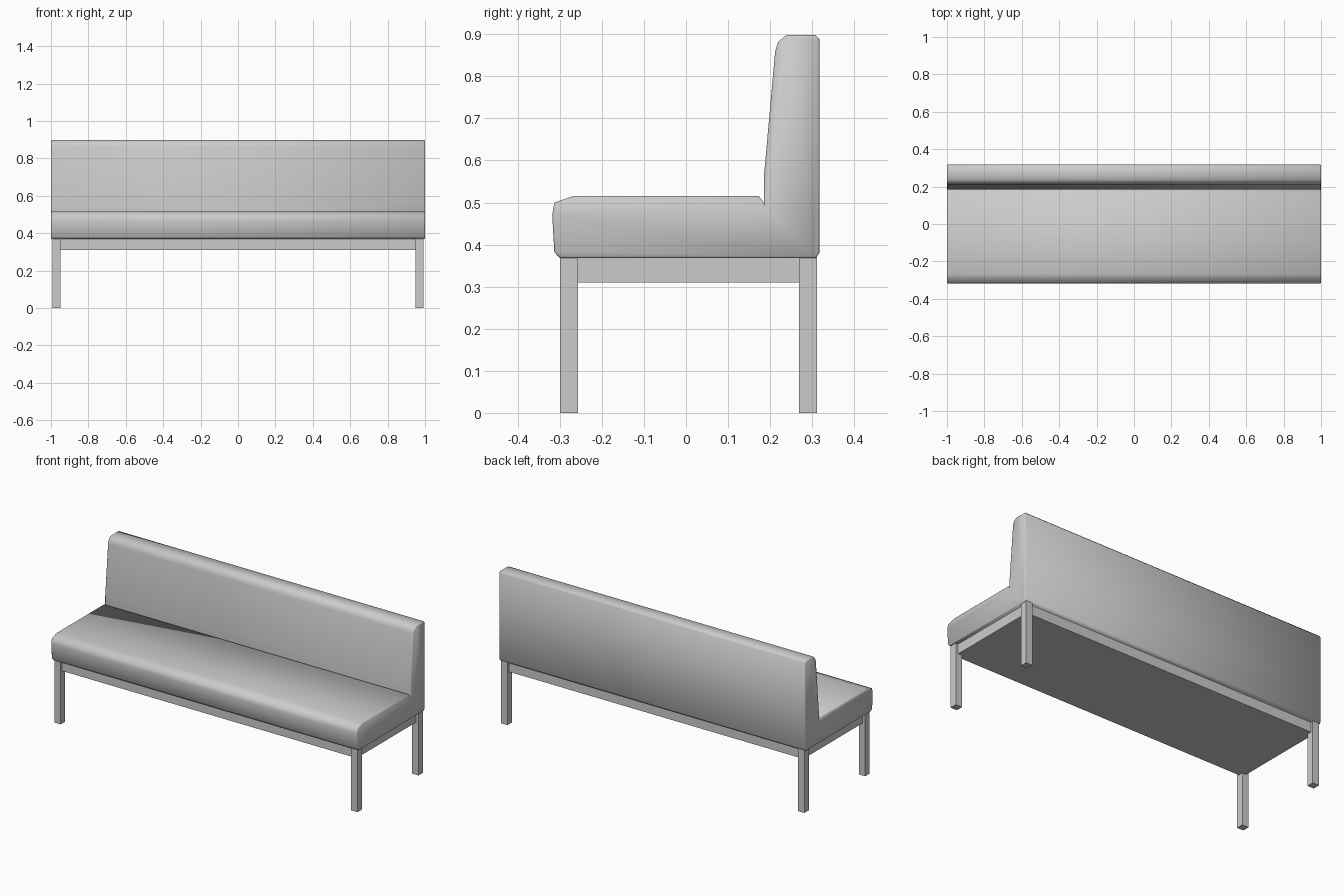
import bpy, bmesh

if "Cube" in bpy.data.objects:
    bpy.data.objects.remove(bpy.data.objects["Cube"])


def finish(bm, name, angle):
    bmesh.ops.recalc_face_normals(bm, faces=bm.faces)
    me = bpy.data.meshes.new(name)
    bm.to_mesh(me)
    bm.free()
    ob = bpy.data.objects.new(name, me)
    bpy.context.collection.objects.link(ob)
    bpy.ops.object.select_all(action='DESELECT')
    ob.select_set(True)
    bpy.context.view_layer.objects.active = ob
    bpy.ops.object.shade_smooth_by_angle(angle=angle)
    return ob


def box(name, lo, hi):
    bm = bmesh.new()
    bmesh.ops.create_cube(bm, size=1)
    for v in bm.verts:
        v.co = [lo[i] if v.co[i] < 0 else hi[i] for i in range(3)]
    return finish(bm, name, 0.6)


# Upholstered seat and backrest: one L-shaped (y, z) profile run along x
profile = [(-0.300, 0.368), (-0.313, 0.382), (-0.318, 0.470), (-0.313, 0.500),
           (-0.265, 0.516), (0.173, 0.516), (0.185, 0.500), (0.185, 0.560),
           (0.212, 0.860), (0.219, 0.882), (0.238, 0.898), (0.308, 0.898),
           (0.317, 0.888), (0.317, 0.380), (0.308, 0.368)]
bm = bmesh.new()
end = bm.faces.new([bm.verts.new((-1, y, z)) for y, z in profile])
ext = bmesh.ops.extrude_face_region(bm, geom=[end])
for v in ext["geom"]:
    if isinstance(v, bmesh.types.BMVert):
        v.co.x = 1
# slightly softened end rims
rims = [e for e in bm.edges if e.verts[0].co.x * e.verts[1].co.x > 0]
bmesh.ops.bevel(bm, geom=rims, offset=0.004, segments=1, affect='EDGES',
                clamp_overlap=True)
finish(bm, "upholstered_seat_and_back", 0.9)

# Base under the seat
box("base_frame", (-0.975, -0.285, 0.31), (0.975, 0.297, 0.37))

# Four square legs
for side, x in (("left", -0.97), ("right", 0.97)):
    for place, y in (("front", -0.278), ("back", 0.29)):
        box(f"{place}_{side}_leg", (x - 0.021, y - 0.021, 0), (x + 0.021, y + 0.021, 0.372))
